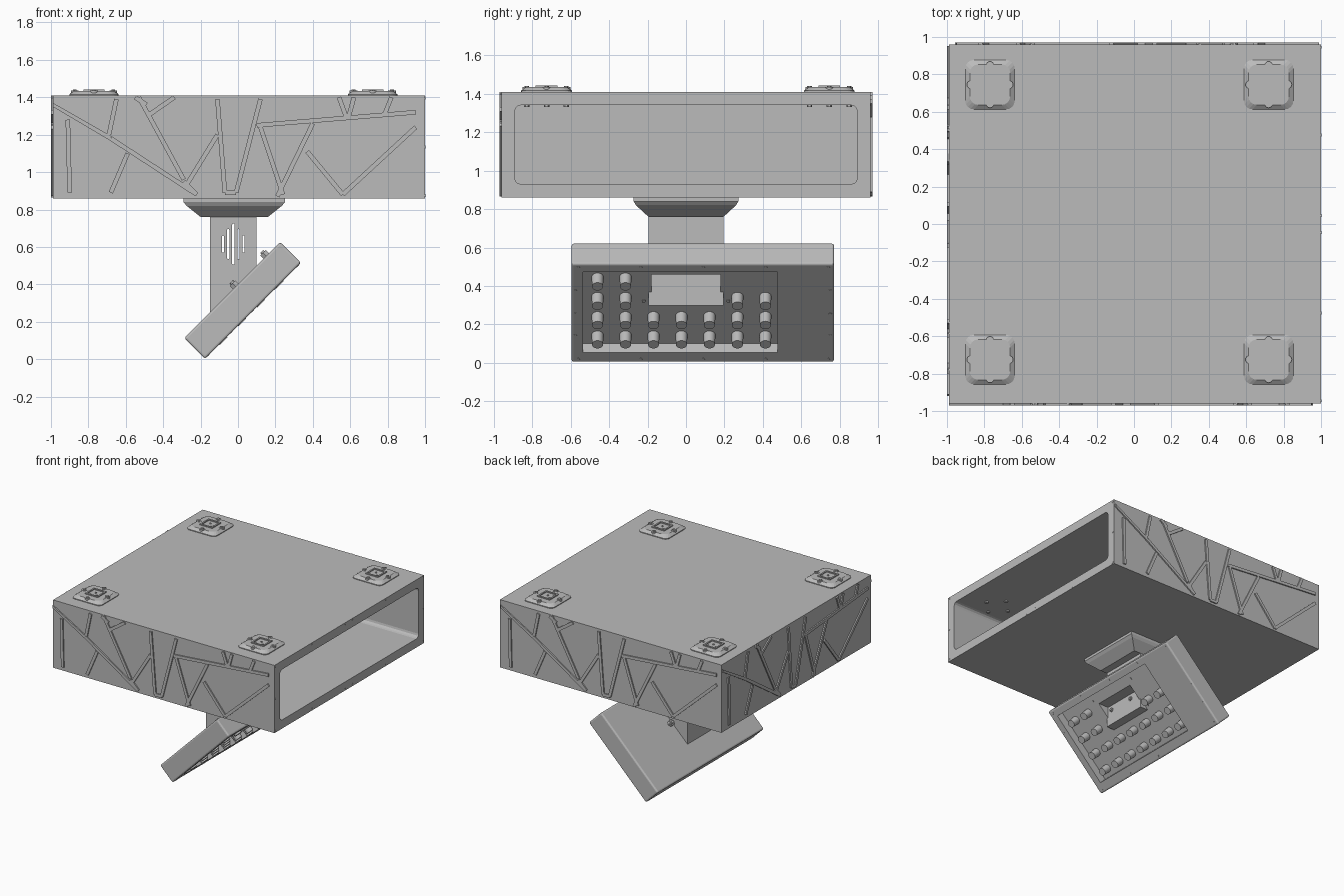
import bpy, bmesh, math
from mathutils import Matrix, Vector

cube = bpy.data.objects.get("Cube")
if cube:
    bpy.data.objects.remove(cube)

grey = bpy.data.materials.new("plain grey")
grey.use_nodes = True
COL = (0.5, 0.5, 0.5, 1)
grey.diffuse_color = COL
grey.node_tree.nodes["Principled BSDF"].inputs["Base Color"].default_value = COL


def finish(name, bm, matrix=Matrix()):
    bmesh.ops.recalc_face_normals(bm, faces=bm.faces)
    mesh = bpy.data.meshes.new(name)
    bm.to_mesh(mesh)
    bm.free()
    mesh.materials.append(grey)
    ob = bpy.data.objects.new(name, mesh)
    bpy.context.collection.objects.link(ob)
    ob.matrix_world = matrix
    return ob


def box(name, lo, hi, matrix=Matrix(), bevel=0, axis=None, seg=3):
    """Box between two corners; bevel every edge or only those along one axis."""
    bm = bmesh.new()
    lo, hi = Vector(lo), Vector(hi)
    size = Matrix.Diagonal((*(hi - lo), 1))
    bmesh.ops.create_cube(bm, size=1, matrix=Matrix.Translation((lo + hi) / 2) @ size)
    if bevel:
        def along(e):
            d = (e.verts[0].co - e.verts[1].co).normalized()
            return axis is None or abs(d[axis]) > 0.9
        bmesh.ops.bevel(bm, geom=[e for e in bm.edges if along(e)], offset=bevel,
                        segments=seg, affect='EDGES', profile=0.5)
    return finish(name, bm, matrix)


def rod(name, base, r, h, matrix=Matrix(), sides=20, r2=None):
    bm = bmesh.new()
    bmesh.ops.create_cone(bm, cap_ends=True, segments=sides, radius1=r,
                          radius2=r if r2 is None else r2, depth=h,
                          matrix=Matrix.Translation(Vector(base) + Vector((0, 0, h / 2))))
    ob = finish(name, bm, matrix)
    if sides > 8:
        for f in ob.data.polygons:
            f.use_smooth = len(f.vertices) == 4
    return ob


def frustum(name, c, half0, half1, z0, z1, bevel=0):
    """Tapered block; half0 and half1 are the half sizes at z0 and z1."""
    bm = bmesh.new()
    bmesh.ops.create_cube(bm, size=2)
    for v in bm.verts:
        h, z = (half0, z0) if v.co.z < 0 else (half1, z1)
        v.co = (c[0] + v.co.x * h[0], c[1] + v.co.y * h[1], z)
    if bevel:
        sides = [e for e in bm.edges if abs(e.verts[0].co.z - e.verts[1].co.z) > 1e-5]
        bmesh.ops.bevel(bm, geom=sides, offset=bevel, segments=4, affect='EDGES', profile=0.5)
    return finish(name, bm)


def cut(ob, cutter):
    mod = ob.modifiers.new("cut", 'BOOLEAN')
    mod.operation, mod.solver, mod.object = 'DIFFERENCE', 'EXACT', cutter
    bpy.context.view_layer.update()
    deps = bpy.context.evaluated_depsgraph_get()
    mesh = bpy.data.meshes.new_from_object(ob.evaluated_get(deps))
    ob.modifiers.clear()
    ob.data = mesh
    bpy.data.objects.remove(cutter)


# Hollow case, open on one end
FACE, BOT, TOP = 0.96, 0.86, 1.41
case = box("case", (-0.99, -FACE, BOT), (1, FACE, TOP))
cut(case, box("cavity", (-0.93, -0.89, 0.93), (1.1, 0.89, 1.34), bevel=0.03, axis=0))

# Screws round the open frame
toX = Matrix.Translation((0.9985, 0, 0)) @ Matrix.Rotation(math.pi / 2, 4, 'Y')
spots = [(y, z) for y in (-0.945, -0.475, -0.045, 0.045, 0.475, 0.945) for z in (0.875, 1.395)]
for y, z in spots + [(-0.945, 1.135), (0.945, 1.135)]:
    rod("frame_screw", (-z, y, 0), 0.008, 0.003, toX, 8)

# Raised branching strips: (x, z) start and end on a two unit wide wall
STRIPS = [(-1, 1.36, -.68, 1.18), (-.68, 1.18, -.22, .88), (-.91, 1.28, -.9, .89),
          (-.65, 1.39, -.69, 1.2), (-.59, 1.1, -.68, .89), (-.53, 1.4, -.29, .96),
          (-.47, 1.31, -.34, 1.4), (-.55, 1.4, -.49, 1.36), (-.29, .95, -.22, .88),
          (-.11, 1.2, -.27, .94), (-.11, 1.39, -.07, .89), (-.07, .89, -.01, .89),
          (.12, 1.39, -.01, .89), (.1, 1.25, .95, 1.32), (.12, 1.24, .24, .88),
          (.4, 1.26, .21, .87), (.37, 1.11, .56, .88), (.95, 1.24, .56, .88),
          (.54, 1.4, .58, 1.29), (.62, 1.4, .59, 1.29), (.82, 1.4, .78, 1.3)]


def strip_wall(name, matrix, scale):
    for x0, z0, x1, z1 in STRIPS:
        a, b = Vector((x0 * scale, 0, z0)), Vector((x1 * scale, 0, z1))
        d = b - a
        turn = Matrix.Rotation(-math.atan2(d.z, d.x), 4, 'Y')
        ob = box(name, (0, -0.01, -0.012), (d.length, 0.004, 0.012),
                 matrix @ Matrix.Translation(a) @ turn)
        # keep strip ends inside the wall
        inv = ob.matrix_world.inverted()
        base = matrix.inverted() @ ob.matrix_world
        back = base.inverted()
        for v in ob.data.vertices:
            p = base @ v.co
            p.z = min(max(p.z, BOT), TOP)
            p.x = min(max(p.x, -0.99 * scale), 0.99 * scale)
            v.co = back @ p


strip_wall("front_strip", Matrix.Translation((0, -FACE, 0)), 1)
strip_wall("back_strip", Matrix.Rotation(math.pi, 4, 'Z') @ Matrix.Translation((0, -FACE, 0)), 1)
strip_wall("side_strip", Matrix.Rotation(-math.pi / 2, 4, 'Z') @ Matrix.Translation((0, -0.99, 0)), 0.96)

# Four mounting feet on the top
for fx in (-0.77, 0.72):
    for fy in (-0.725, 0.745):
        c = (fx, fy)
        frustum("foot_base", c, (0.132, 0.132), (0.132, 0.132), TOP, TOP + 0.006, 0.035)
        frustum("foot_pad", c, (0.132, 0.132), (0.108, 0.108), TOP + 0.006, TOP + 0.024, 0.035)
        socket = box("foot_socket", (fx - 0.057, fy - 0.057, TOP), (fx + 0.057, fy + 0.057, TOP + 0.032))
        cut(socket, box("well", (fx - 0.045, fy - 0.045, TOP + 0.02), (fx + 0.045, fy + 0.045, TOP + 0.1)))
        rod("foot_disc", (fx, fy, TOP + 0.01), 0.04, 0.016)
        rod("foot_pin", (fx, fy, TOP + 0.02), 0.008, 0.012, sides=12)
        for k in range(4):
            a = k * math.pi / 2
            p = (fx + 0.103 * math.cos(a), fy + 0.103 * math.sin(a))
            rod("foot_washer", (*p, TOP), 0.021, 0.026, sides=16)
            rod("foot_bolt", (*p, TOP + 0.02), 0.012, 0.011, sides=6)
            rod("inner_nut", (*p, 1.33), 0.014, 0.011, sides=6)

# Stepped collar under the case
MID = (-0.02, 0)
frustum("collar_rim", MID, (0.272, 0.272), (0.272, 0.272), 0.84, BOT)
frustum("collar_step", MID, (0.255, 0.26), (0.272, 0.272), 0.82, 0.84)
frustum("collar_taper", MID, (0.18, 0.195), (0.255, 0.26), 0.76, 0.82)

# Neck, a profile pulled along y, hollow behind its slotted sides
bm = bmesh.new()
profile = [(-0.15, 0.8), (0.1, 0.8), (0.1, 0.3), (0.03, 0.3), (-0.15, 0.24)]
face = bm.faces.new([bm.verts.new((x, -0.195, z)) for x, z in profile])
out = bmesh.ops.extrude_face_region(bm, geom=[face])["geom"]
bmesh.ops.translate(bm, vec=(0, 0.39, 0), verts=[g for g in out if isinstance(g, bmesh.types.BMVert)])
neck = finish("neck", bm)
cut(neck, box("hollow", (-0.13, -0.175, 0.5), (0.08, 0.175, 0.75)))
for i, h in enumerate((0.045, 0.08, 0.11, 0.08, 0.045)):
    x = -0.08 + i * 0.0275
    cut(neck, box("slot", (x - 0.006, -0.3, 0.615 - h), (x + 0.006, 0.3, 0.615 + h),
                  bevel=0.005, axis=1))

# Tilted control panel: local x climbs the slope, local z points out of its face
r = math.sqrt(0.5)
tilt = Matrix(((r, 0, r, -0.176), (0, -1, 0, 0), (r, 0, -r, 0.002), (0, 0, 0, 1)))
THICK, LENGTH, DEPTH = 0.157, 0.725, 0.065
panel = box("control_panel", (0, -0.77, -THICK), (LENGTH, 0.595, 0), tilt, bevel=0.012)
cut(panel, box("recess", (0.075, -0.475, -DEPTH), (0.665, 0.535, 0.1), tilt))
cut(panel, box("window", (0.1, -0.18, 0.27), (0.4, 0.18, 0.46)))

# Bolts on the neck seen through the window
for y in (-0.14, 0.08):
    rod("neck_washer", (-0.42, y, -0.9), 0.017, 0.008, toX, 16)
    rod("neck_bolt", (-0.42, y, -0.9), 0.01, 0.015, toX, 6)

# Knobs in rows, leaving room for the window
for row, cols in enumerate(((0, 1, 2, 3, 4, 5, 6), (0, 1, 2, 3, 4, 5, 6), (0, 1, 5, 6), (0, 1))):
    for c in cols:
        p = (0.137 + row * 0.142, 0.46 - c * 0.1455, -DEPTH - 0.002)
        rod("knob", p, 0.031, DEPTH + 0.006, tilt, 24, 0.029)

# Bolts round the window, with nuts on the back of the panel
for u in (0.39, 0.62):
    for y in (-0.22, 0.22):
        rod("panel_bolt", (u, y, -DEPTH - 0.002), 0.01, 0.008, tilt, 8)
        rod("panel_nut", (u, y, -THICK - 0.024), 0.024, 0.026, tilt, 6)
        rod("panel_stud", (u, y, -THICK - 0.034), 0.012, 0.02, tilt, 12)

# Small screws round the panel face
for i in range(5):
    for u in (0.025, 0.7):
        rod("edge_screw", (u, -0.74 + i * 0.325, -0.001), 0.008, 0.003, tilt, 8)
for u in (0.2, 0.36, 0.53):
    for y in (-0.75, 0.575):
        rod("edge_screw", (u, y, -0.001), 0.008, 0.003, tilt, 8)
